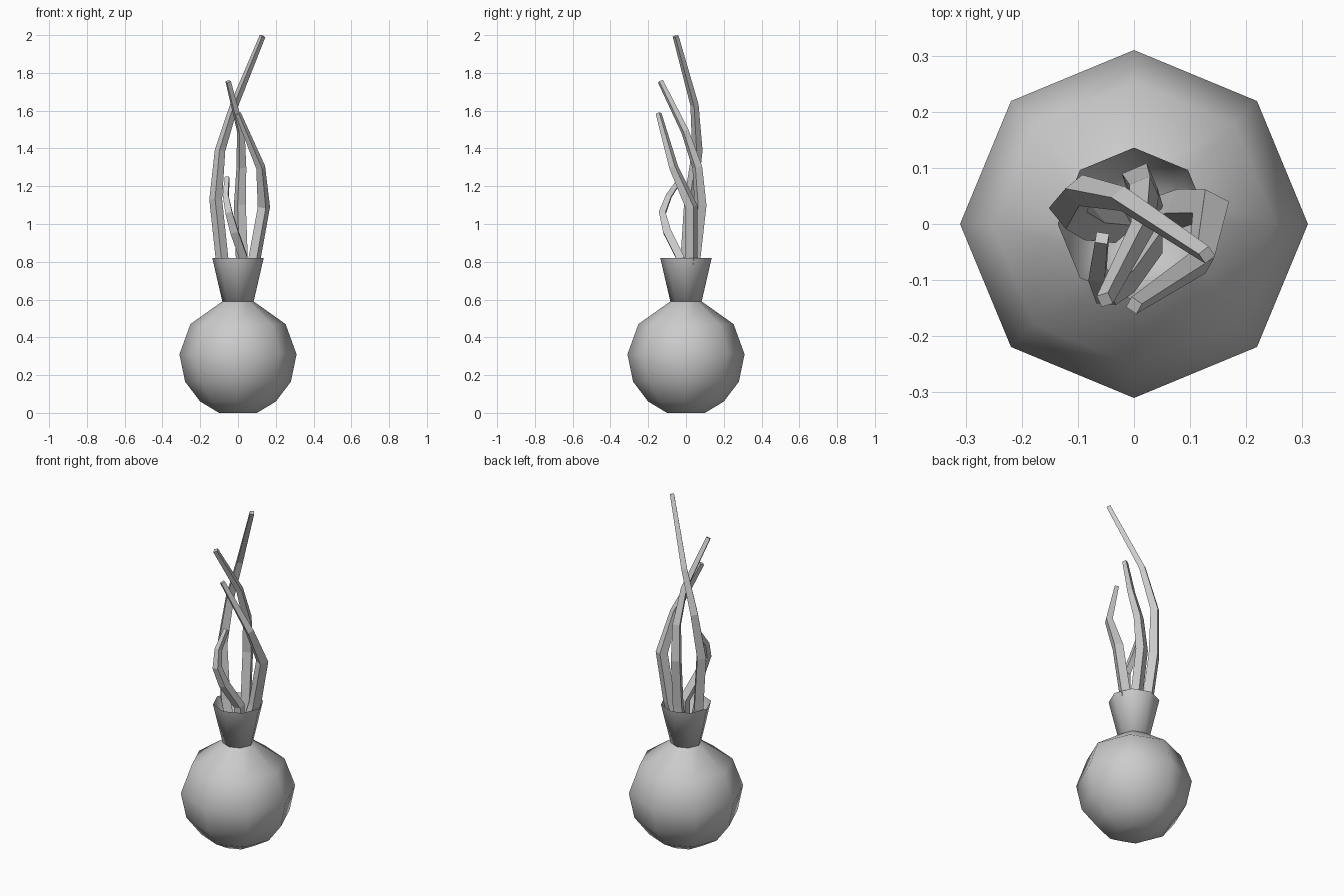
import bpy
import bmesh
from math import cos, sin, tau

cube = bpy.data.objects.get("Cube")
if cube:
    bpy.data.objects.remove(cube)

grey = bpy.data.materials.new("plain grey")
grey.use_nodes = True
colour = (0.6, 0.6, 0.6, 1)
grey.diffuse_color = colour
grey.node_tree.nodes["Principled BSDF"].inputs["Base Color"].default_value = colour


def lathe(name, profile, sides=8, cap_bottom=False):
    """Spin a (radius, height) profile around z."""
    bm = bmesh.new()
    rings = [[bm.verts.new((r * cos(tau * i / sides), r * sin(tau * i / sides), z))
              for i in range(sides)] for r, z in profile]
    for low, high in zip(rings, rings[1:]):
        for i in range(sides):
            j = (i + 1) % sides
            bm.faces.new((low[i], low[j], high[j], high[i]))
    if cap_bottom:
        bm.faces.new(rings[0][::-1])
    for face in bm.faces:
        face.smooth = True
    mesh = bpy.data.meshes.new(name)
    bm.to_mesh(mesh)
    bm.free()
    mesh.materials.append(grey)
    obj = bpy.data.objects.new(name, mesh)
    bpy.context.collection.objects.link(obj)
    return obj


def stem(name, points, base=0.034, tip=0.016):
    """Square tapering stalk along a path from base to tip."""
    curve = bpy.data.curves.new(name, "CURVE")
    curve.dimensions = "3D"
    curve.bevel_depth = 1.0
    curve.bevel_resolution = 0
    curve.use_fill_caps = True
    spline = curve.splines.new("POLY")
    spline.points.add(len(points) - 1)
    spline.use_smooth = False
    last = len(points) - 1
    for i, co in enumerate(points):
        spline.points[i].co = (*co, 1)
        t = max(0, i - 2) / (last - 2)
        spline.points[i].radius = base + (tip - base) * t
    curve.materials.append(grey)
    obj = bpy.data.objects.new(name, curve)
    bpy.context.collection.objects.link(obj)
    bpy.ops.object.select_all(action="DESELECT")
    obj.select_set(True)
    bpy.context.view_layer.objects.active = obj
    bpy.ops.object.convert(target="MESH")


# Round vase body and open flared neck
lathe("vase_body", [(0.1, 0), (0.2, 0.06), (0.28, 0.165), (0.31, 0.31),
                    (0.252, 0.47), (0.083, 0.59)], cap_bottom=True)
lathe("vase_neck", [(0.083, 0.59), (0.136, 0.82)], cap_bottom=True)

# Four curling stems
stem("tall_stem", [(-0.03, 0, 0.6), (-0.085, 0.005, 0.82), (-0.118, 0.025, 1.13),
                   (-0.095, 0.06, 1.39), (-0.02, 0.045, 1.63), (0.13, -0.055, 1.995)])
stem("back_stem", [(0.01, 0.02, 0.6), (0.02, 0.045, 0.82), (0.01, 0.077, 1.1),
                   (0.018, 0.06, 1.3), (0.015, -0.005, 1.49), (-0.052, -0.135, 1.755)])
stem("left_stem", [(0.03, 0.01, 0.6), (0.088, 0.03, 0.82), (0.137, 0.03, 1.09),
                   (0.12, -0.065, 1.3), (0.0, -0.145, 1.585)])
stem("short_stem", [(0.02, -0.02, 0.6), (0.03, -0.03, 0.82), (-0.02, -0.1, 0.96),
                    (-0.048, -0.125, 1.06), (-0.065, -0.09, 1.15),
                    (-0.057, -0.025, 1.245)], base=0.03)
